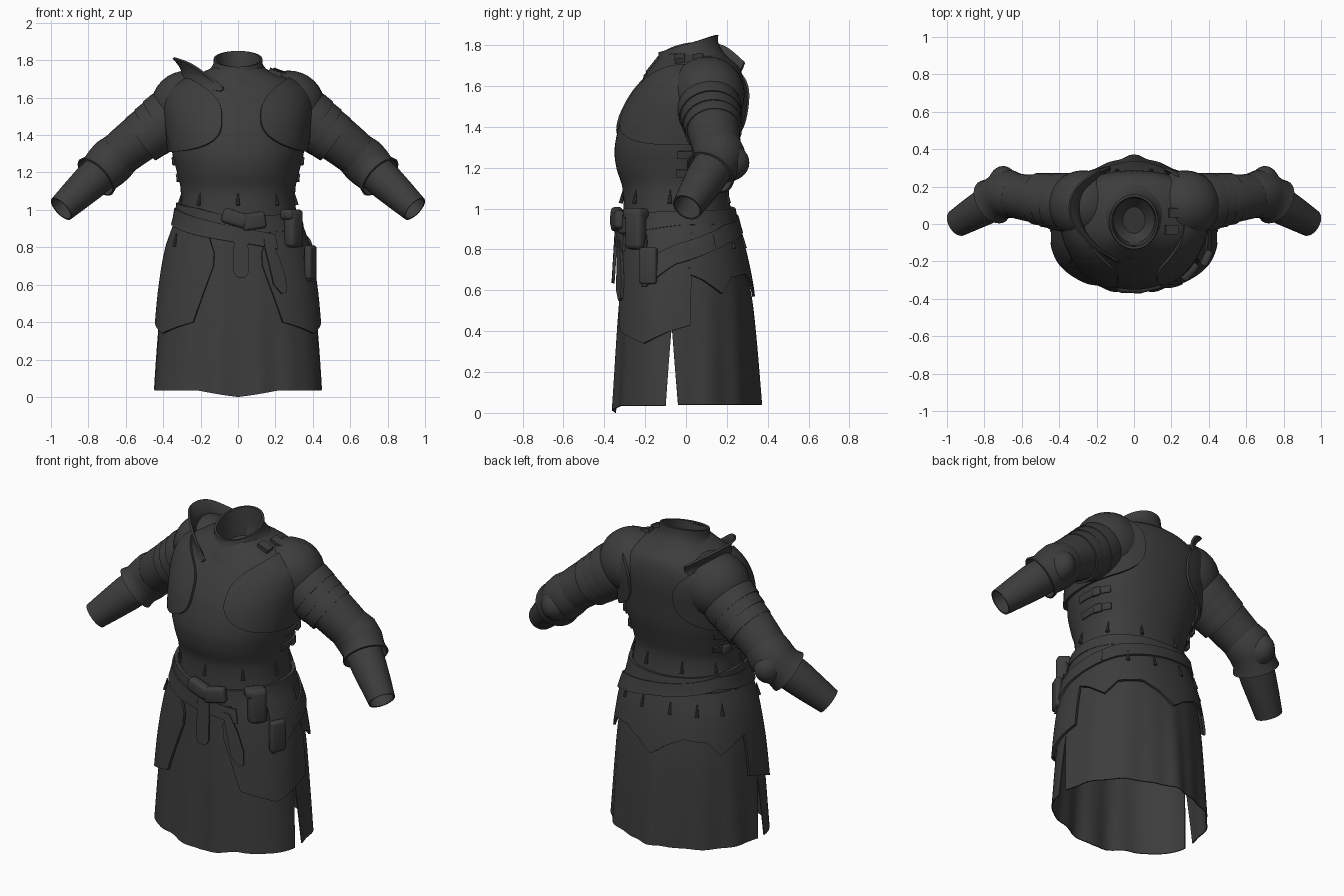
import bpy, bmesh, math
from mathutils import Vector

if "Cube" in bpy.data.objects:
    bpy.data.objects.remove(bpy.data.objects["Cube"])

steel = bpy.data.materials.new("dark_grey")
steel.diffuse_color = (0.046, 0.046, 0.046, 1)
steel.use_nodes = True
steel.node_tree.nodes["Principled BSDF"].inputs["Base Color"].default_value = steel.diffuse_color

# Body profile: height, half width, front y, back y, y of widest point
BODY = [(-0.2, .465, -.375, .35, -.075), (0, .45, -.36, .342, -.075), (.4, .42, -.338, .325, -.07),
        (.6, .40, -.325, .308, -.06), (.8, .365, -.313, .268, -.04), (.95, .315, -.305, .225, -.02),
        (1.1, .30, -.305, .205, -.02), (1.2, .32, -.335, .225, -.01), (1.3, .345, -.343, .25, 0),
        (1.45, .365, -.308, .27, .03), (1.55, .375, -.258, .28, .06), (1.63, .355, -.205, .275, .07),
        (1.69, .29, -.16, .255, .06), (1.73, .20, -.13, .21, .05), (1.76, .13, -.11, .16, .03)]


def section(z):
    """Smoothly interpolated body profile at a height."""
    n = len(BODY)
    i = max(k for k in range(n - 1) if BODY[k][0] <= z or k == 0)
    p0, p1, p2, p3 = (BODY[max(0, min(n - 1, i + k))] for k in (-1, 0, 1, 2))
    h = p2[0] - p1[0]
    a = max(0, min(1, (z - p1[0]) / h))
    out = []
    for c in range(1, 5):
        m1 = (p2[c] - p0[c]) / (p2[0] - p0[0]) * h
        m2 = (p3[c] - p1[c]) / (p3[0] - p1[0]) * h
        out.append((2*a**3 - 3*a*a + 1) * p1[c] + (a**3 - 2*a*a + a) * m1
                   + (3*a*a - 2*a**3) * p2[c] + (a**3 - a*a) * m2)
    return out


def surf(deg, z, off=0.0):
    """Point on the body at an angle (-90 is front) and height, pushed out by off."""
    hw, yf, yb, yc = section(z)
    t = math.radians(deg)
    c, s = math.cos(t), math.sin(t)
    pw = lambda v: math.copysign(abs(v) ** .92, v)
    depth = (yb - yc) if s > 0 else (yc - yf)
    return Vector(((hw + off) * pw(c), yc + (depth + off) * pw(s), z))


def grid(name, us, vs, f, thick=0.0, flip=False):
    """Sheet of quads through f(u, v)."""
    bm = bmesh.new()
    rows = [[bm.verts.new(f(u, v)) for u in us] for v in vs]
    for a, b in zip(rows, rows[1:]):
        for i in range(len(us) - 1):
            q = (a[i], a[i+1], b[i+1], b[i])
            bm.faces.new(q[::-1] if flip else q)
    bmesh.ops.remove_doubles(bm, verts=bm.verts[:], dist=1e-5)
    me = bpy.data.meshes.new(name)
    bm.to_mesh(me)
    bm.free()
    ob = bpy.data.objects.new(name, me)
    bpy.context.collection.objects.link(ob)
    if thick:
        m = ob.modifiers.new("thickness", 'SOLIDIFY')
        m.thickness = thick
    return ob


def span(a, b, n):
    return [a + (b - a) * i / n for i in range(n + 1)]


def band(name, keys, off, thick, rows=8, mirror=False):
    """Sheet on the body; keys are (angle, top, bottom)."""
    if mirror:
        keys = [(180 - t, a, b) for t, a, b in reversed(keys)]
    cols = []
    for k0, k1 in zip(keys, keys[1:]):
        n = max(1, math.ceil(abs(k1[0] - k0[0]) / 4))
        cols += [[p + (q - p) * i / n for p, q in zip(k0, k1)] for i in range(n)]
    cols.append(keys[-1])
    return grid(name, cols, span(0, 1, rows),
                lambda c, v: surf(c[0], c[2] + (c[1] - c[2]) * v, off), thick)


def tube(name, pts, side, thick=0.0, n=28):
    """Round tube through (x, y, z, radius) points, mirrored by side."""
    P = [Vector(p[:3]) for p in pts]

    def f(t, i):
        d = (P[min(i + 1, len(P) - 1)] - P[max(i - 1, 0)]).normalized()
        a = d.cross(Vector((0, 1, 0))).normalized()
        b = d.cross(a)
        v = P[i] + (a * math.cos(t) + b * math.sin(t)) * pts[i][3]
        return Vector((v.x * side, v.y, v.z))
    return grid(name, span(0, math.tau, n), range(len(P)), f, thick, side < 0)


def ball(name, loc, scale):
    bpy.ops.mesh.primitive_uv_sphere_add(segments=32, ring_count=16, radius=1, location=loc)
    ob = bpy.context.object
    ob.name, ob.scale = name, scale
    return ob


def box(name, deg, z, off, size, tilt=0.0):
    bpy.ops.mesh.primitive_cube_add(size=1, location=surf(deg, z, off),
                                    rotation=(0, tilt, math.radians(deg + 90)))
    ob = bpy.context.object
    ob.name, ob.scale = name, size
    bpy.ops.object.transform_apply(location=False, rotation=False)
    m = ob.modifiers.new("round", 'BEVEL')
    m.width, m.segments = min(size) * .35, 3
    return ob


# Cuirass
grid("cuirass", span(0, 360, 96), span(1.09, 1.76, 34), lambda t, z: surf(t, z, .006))
band("waist_cloth", [(0, 1.11, .9), (360, 1.11, .9)], .004, 0, 5)


# Skirt panels with folds, a ridge at the back and tapering side slits
def skirt(start, low):
    def f(u, v):
        t = start + 180 * u
        z0 = low(t)
        z = z0 + (1.0 - z0) * v
        g = max(0, 4.5 * (1 - z / .42))
        t = start + g + (180 - 2 * g) * u
        fade = max(0, 1 - z / .8)
        if start < 0:
            fold = -.012 * math.cos(math.radians(14 * (t + 90))) * math.exp(-((t + 90) / 32) ** 2)
        else:
            fold = (.04 * math.exp(-((t - 90) / 6) ** 2)
                    - .006 * math.cos(math.radians(14 * (t - 90))))
        return surf(t, z, fold * fade)
    return f


grid("front_skirt", span(0, 1, 72), span(0, 1, 24),
     skirt(-180, lambda t: min(.035, abs(t + 90) * .0012)), .006)
grid("back_skirt", span(0, 1, 72), span(0, 1, 24), skirt(0, lambda t: .04), .006)

# Tassets and rear fauld
tasset = [(-73, .77, .70), (-67, .86, .57), (-59, .90, .40), (-26, .92, .34), (11, .92, .43)]
for m, nm in ((False, "left"), (True, "right")):
    band(nm + "_tasset", tasset, .024, .014, 10, m)
fauld = [(9, .93, .68), (20, .93, .65), (35, .93, .585), (46, .93, .665), (66, .93, .68),
         (80, .93, .63), (90, .93, .57)]
fauld += [(180 - t, a, b) for t, a, b in reversed(fauld[:-1])]
band("rear_fauld", fauld, .026, .014, 10)

# Belts and hanging straps
band("waist_belt", [(-180, 1.04, .96), (-130, 1.01, .92), (-90, .96, .87), (-40, .98, .89),
                    (0, .99, .92), (90, 1.0, .93), (180, 1.04, .96)], .028, .02, 4)
band("slung_belt", [(-30, .75, .62), (-26, .755, .62), (0, .83, .73), (45, .92, .83),
                    (90, .96, .89), (150, 1.02, .95), (200, 1.0, .91), (240, .95, .86),
                    (275, .90, .82), (300, .87, .79)], .036, .016, 4)
band("centre_tail", [(-92.5, .95, .67), (-91, .95, .645), (-88, .95, .635), (-85, .95, .645),
                     (-83.5, .95, .67)], .042, .014, 6)
band("side_tail", [(-71, .85, .80), (-66, .84, .60), (-60, .74, .55), (-56, .64, .56)],
     .042, .014, 6)
box("belt_knot", -92, .955, .035, (.14, .06, .08), .3)
box("knot_loop", -78, .94, .035, (.13, .05, .09), -.15)
box("pouch", -40, .90, .05, (.10, .07, .20))
box("pouch_flap", -40, .975, .055, (.115, .08, .055))
box("hip_pouch", -24, .72, .04, (.09, .04, .18))

# Lacing points round the waist and fauld
for z, off, angles in ((1.06, .01, range(-170, 190, 40)), (.84, .03, range(30, 160, 24))):
    for t in list(angles) + ([-30, -150] if z < 1 else []):
        bpy.ops.mesh.primitive_cone_add(vertices=8, radius1=.011, radius2=.003, depth=.07,
                                        location=surf(t, z, off),
                                        rotation=(-.2, 0, math.radians(t + 90)))
        bpy.context.object.name = "lacing_point"

# Side straps and buckles of the cuirass
for m in (0, 1):
    for z in (1.17, 1.26):
        band("side_strap", [(-5, z + .018, z - .018), (35, z + .025, z - .01)], .016, .01, 2, bool(m))
        box("side_buckle", 180 - 18 if m else 18, z + .003, .016, (.05, .02, .05))

# Pauldrons and arms
for s, nm in ((1, "left_"), (-1, "right_")):
    front, back = (74, 68) if s > 0 else (79, 74)

    def wing(a, r):
        c, d = math.cos(a), math.sin(a)
        e = .6 if s < 0 and c < 0 and d < 0 else .8
        sq = lambda v: math.copysign(abs(v) ** e, v)
        t = (back if c > 0 else front) * sq(c) * r
        p = surf(t, 1.51 + .2 * sq(d) * r, .028 + .012 * max(0, min(1, t / 40)))
        return Vector((p.x * s, p.y, p.z))
    grid(nm + "pauldron_wing", span(0, math.tau, 64), span(1, 0, 14), wing, .016, s < 0)
    ball(nm + "shoulder_cap", (.27 * s, .105, 1.56), (.193, .182, .185))

    # overlapping shoulder lames
    for i, r in enumerate((.158, .150, .143)):
        k = i * .05
        tube(nm + "lame", [(.335 + k, .11 + k * .15, 1.515 - k * .75, r - .008),
                           (.365 + k, .115 + k * .15, 1.492 - k * .75, r),
                           (.42 + k, .12 + k * .15, 1.453 - k * .75, r - .004)], s, .01)

    tube(nm + "upper_arm", [(.30, .10, 1.53, .14), (.41, .12, 1.46, .138), (.53, .135, 1.38, .128),
                            (.60, .145, 1.325, .122), (.66, .155, 1.275, .117),
                            (.71, .15, 1.22, .10)], s)
    tube(nm + "forearm", [(.68, .165, 1.25, .095), (.74, .125, 1.195, .10), (.80, .09, 1.14, .097),
                          (.87, .05, 1.075, .087), (.945, .005, 1.005, .075)], s, .008)
    # elbow guard with flared cuff and rear point
    tube(nm + "elbow_guard", [(.63, .15, 1.30, .120), (.665, .16, 1.27, .128),
                              (.70, .155, 1.235, .126), (.735, .135, 1.20, .118),
                              (.76, .118, 1.176, .128)], s, .01)
    ball(nm + "elbow_point", (.70 * s, .195, 1.225), (.085, .115, .095))

# Flared neck guard on the right shoulder
low = [(-.09, -.20, 1.63), (-.2, -.13, 1.65), (-.28, 0, 1.69), (-.285, .14, 1.69), (-.20, .25, 1.64)]
top = [(-.10, -.195, 1.675), (-.235, -.10, 1.775), (-.335, .04, 1.815), (-.315, .18, 1.80),
       (-.19, .285, 1.72)]


def guard(u, v):
    i = min(3, int(u))
    w = u - i

    def cr(L):
        p = [Vector(L[max(0, min(4, i + k))]) for k in (-1, 0, 1, 2)]
        return .5 * (2*p[1] + (p[2]-p[0])*w + (2*p[0]-5*p[1]+4*p[2]-p[3])*w*w
                     + (3*p[1]-p[0]-3*p[2]+p[3])*w**3)
    a, b = cr(low), cr(top)
    return a.lerp(b, v) + Vector((.02, 0, 0)) * math.sin(math.pi * v)


grid("neck_guard", span(0, 4, 32), span(0, 1, 6), guard, .012)

# Collar with closed lining: x radius, y radius, y centre, front z, back z
RINGS = [(.215, .20, .02, 1.645, 1.725), (.175, .175, .015, 1.70, 1.755), (.15, .16, .01, 1.715, 1.785),
         (.133, .147, .01, 1.73, 1.815), (.13, .146, .012, 1.765, 1.85), (.118, .132, .012, 1.765, 1.85),
         (.115, .128, .012, 1.70, 1.78), (.11, .12, .02, 1.62, 1.68), (.06, .07, .02, 1.58, 1.62)]


def collar(t, i):
    rx, ry, yc, zf, zb = RINGS[i]
    c, s = math.cos(t), math.sin(t)
    point = .03 * max(0, -s) ** 12 if i < 2 else 0
    return Vector((rx * c, yc + ry * s - point, (zf + zb) / 2 + (zb - zf) / 2 * s - point))


grid("collar", span(0, math.tau, 48), range(len(RINGS)), collar)
grid("collar_lining", span(0, math.tau, 48), span(.02, 1, 4),
     lambda t, r: Vector((.06 * r * math.cos(t), .02 + .07 * r * math.sin(t),
                          1.60 + .02 * r * math.sin(t))), 0, True)
for x, y in ((.2, -.03), (.22, .06)):
    bpy.ops.mesh.primitive_cube_add(size=1, location=(x, y, 1.735), rotation=(.1, .35, 0))
    bpy.context.object.name = "shoulder_buckle"
    bpy.context.object.scale = (.07, .05, .025)

# Apply modifiers, colour and smooth
for ob in bpy.context.scene.objects:
    ob.data.materials.append(steel)
    ob.select_set(True)
bpy.context.view_layer.objects.active = bpy.context.scene.objects[0]
bpy.ops.object.convert(target='MESH')
bpy.ops.object.shade_smooth_by_angle(angle=math.radians(40))
